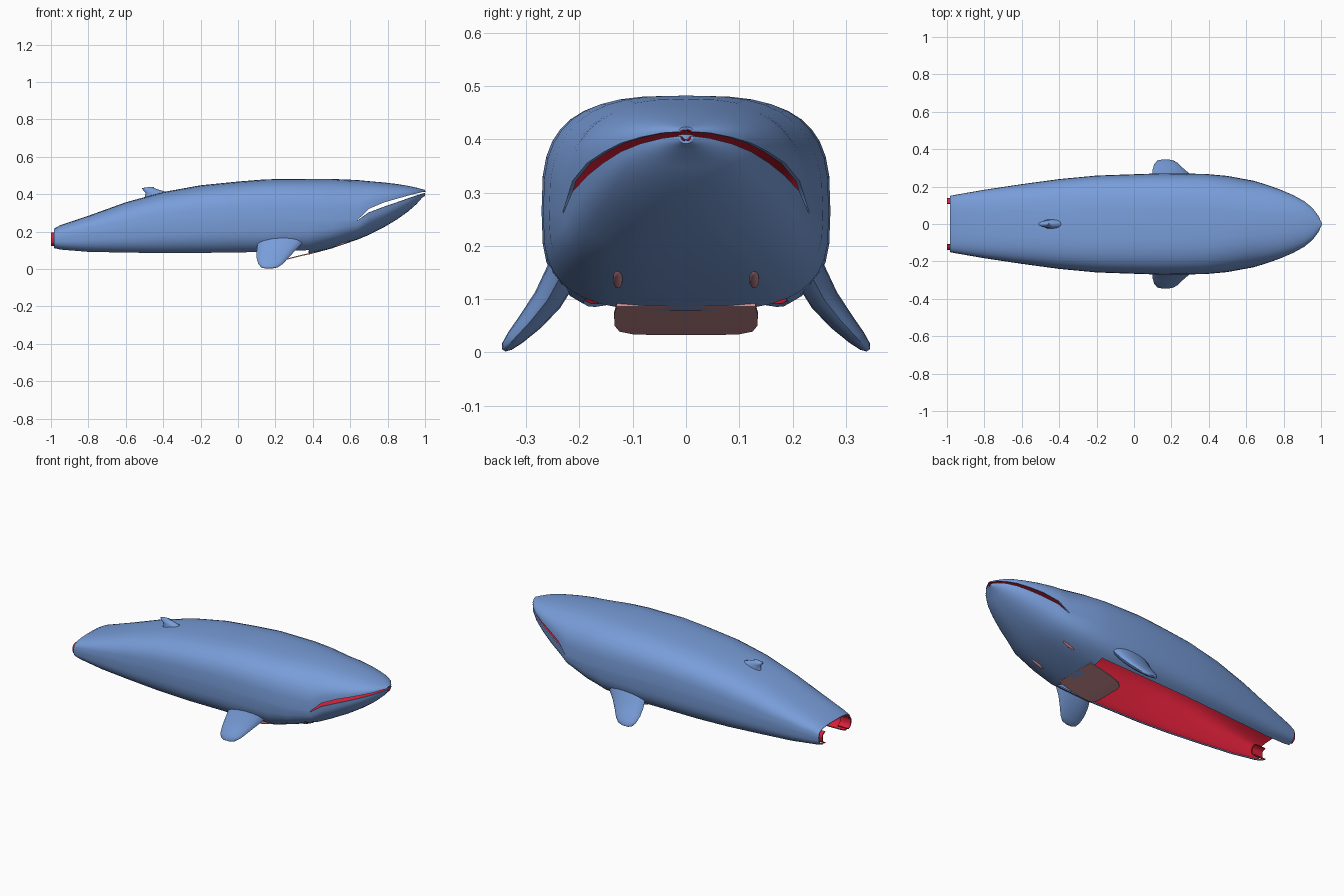
import bpy, bmesh, math
from mathutils import Vector

if "Cube" in bpy.data.objects:
    bpy.data.objects.remove(bpy.data.objects["Cube"])


def material(name, rgb):
    m = bpy.data.materials.new(name)
    m.diffuse_color = (*rgb, 1)
    m.use_nodes = True
    m.node_tree.nodes["Principled BSDF"].inputs["Base Color"].default_value = m.diffuse_color
    return m


BLUE = material("sea_blue", (0.19, 0.34, 0.70))
RED = material("lining_red", (0.72, 0.014, 0.04))
PINK = material("dusty_pink", (0.60, 0.27, 0.30))


def finish(name, bm, mats, mirror=True, thickness=0.0, angle=45):
    """Turn a bmesh into an object, mirrored across y and optionally given a lining."""
    me = bpy.data.meshes.new(name)
    bm.to_mesh(me)
    bm.free()
    ob = bpy.data.objects.new(name, me)
    bpy.context.collection.objects.link(ob)
    for m in mats:
        me.materials.append(m)
    if mirror:
        mod = ob.modifiers.new("mirror", 'MIRROR')
        mod.use_axis = (False, True, False)
        mod.merge_threshold = 0.0005
    if thickness:
        mod = ob.modifiers.new("lining", 'SOLIDIFY')
        mod.thickness = thickness
        mod.offset = -1
        mod.material_offset = len(mats) - 1
    bpy.ops.object.select_all(action='DESELECT')
    ob.select_set(True)
    bpy.context.view_layer.objects.active = ob
    bpy.ops.object.convert(target='MESH')
    bpy.ops.object.shade_smooth_by_angle(angle=math.radians(angle))
    return ob


def loft(bm, rings, closed=False, keep=lambda i, j: True):
    rows = [[bm.verts.new(p) for p in r] for r in rings]
    n = len(rows[0])
    for i in range(len(rows) - 1):
        for j in range(n if closed else n - 1):
            k = (j + 1) % n
            if keep(i, j):
                bm.faces.new((rows[i][j], rows[i + 1][j], rows[i + 1][k], rows[i][k]))
    return rows


# Body stations: x, top z, bottom z, half width, mouth line z, half mouth gap
STATIONS = [
    (-0.985, 0.215, 0.105, 0.150, 0.165, 0.002),
    (-0.95, 0.235, 0.095, 0.157, 0.170, 0.002),
    (-0.80, 0.285, 0.078, 0.183, 0.190, 0.002),
    (-0.60, 0.357, 0.070, 0.213, 0.215, 0.002),
    (-0.40, 0.412, 0.063, 0.240, 0.240, 0.002),
    (-0.20, 0.448, 0.062, 0.259, 0.255, 0.002),
    (0.00, 0.468, 0.064, 0.266, 0.265, 0.002),
    (0.15, 0.480, 0.066, 0.271, 0.265, 0.002),
    (0.38, 0.482, 0.078, 0.268, 0.260, 0.002),
    (0.50, 0.482, 0.110, 0.257, 0.255, 0.002),
    (0.64, 0.476, 0.158, 0.231, 0.262, 0.002),
    (0.70, 0.470, 0.183, 0.213, 0.312, 0.010),
    (0.78, 0.463, 0.223, 0.185, 0.344, 0.012),
    (0.85, 0.455, 0.265, 0.155, 0.366, 0.010),
    (0.91, 0.445, 0.308, 0.122, 0.385, 0.008),
    (0.955, 0.435, 0.348, 0.085, 0.398, 0.006),
    (0.985, 0.427, 0.382, 0.045, 0.407, 0.005),
    (1.0, 0.423, 0.392, 0.014, 0.410, 0.004),
]
UP, LOW = 10, 10
OPEN_END = 8       # belly is open behind this station
MOUTH = 10         # mouth is cut in front of this station


def half_ring(s):
    x, top, bot, hw, mid, gap = s
    n = 3.1 - 0.8 * min(max((x - 0.35) / 0.5, 0), 1)
    e = 2 / n
    pts = []
    for k in range(UP + 1):
        t = math.pi / 2 * k / UP
        pts.append((x, hw * math.sin(t) ** e,
                    mid + gap + (top - mid - gap) * max(math.cos(t), 0) ** e))
    for k in range(LOW + 1):
        t = math.pi / 2 * k / LOW
        y = hw * max(math.cos(t), 0) ** e
        pts.append((x, 0 if k == LOW else y, mid - gap - (mid - gap - bot) * math.sin(t) ** e))
    return pts


def body_face(i, j):
    if i < OPEN_END and j >= UP + 1 + 6:
        return False
    return not (i >= MOUTH and j == UP)


# Body shell with red lining, open belly and mouth
bm = bmesh.new()
rows = loft(bm, [half_ring(s) for s in STATIONS], keep=body_face)
bm.faces.new(rows[-1][:UP + 1])
bm.faces.new(rows[-1][UP + 1:])
bmesh.ops.delete(bm, geom=[v for v in bm.verts if not v.link_faces], context='VERTS')
finish("body", bm, [BLUE, RED], thickness=0.007)

# Lining edge that sticks out of the open tail
bm = bmesh.new()
s = STATIONS[0]
inner = [(x, s[1] - 0.012, s[2] + 0.008, s[3] - 0.012, s[4], s[5]) for x in (-1.0, -0.93)]
loft(bm, [half_ring(r)[5:UP + 7] for r in inner])
finish("tail_lining", bm, [RED], thickness=0.006)

# Flippers: trailing x, leading x, centre y, centre z, thickness
FLIPPER = [
    (0.125, 0.40, 0.215, 0.190, 0.060), (0.105, 0.345, 0.237, 0.140, 0.062),
    (0.100, 0.305, 0.260, 0.098, 0.056), (0.100, 0.268, 0.292, 0.058, 0.046),
    (0.108, 0.240, 0.320, 0.028, 0.034), (0.122, 0.215, 0.336, 0.011, 0.022),
    (0.145, 0.185, 0.342, 0.004, 0.008),
]
bm = bmesh.new()
rings = []
for a, b, y, z, th in FLIPPER:
    ring = []
    for k in range(16):
        t = math.tau * k / 16
        d = th / 2 * math.sin(t)
        ring.append(((a + b) / 2 + (b - a) / 2 * math.cos(t), y + 0.83 * d, z + 0.55 * d))
    rings.append(ring)
rows = loft(bm, rings, closed=True)
bm.faces.new(rows[0])
bm.faces.new(rows[-1])
bmesh.ops.recalc_face_normals(bm, faces=bm.faces)
finish("flippers", bm, [BLUE])

# Back fin: small hooked fin, stations are rear x, front x, z, half thickness
bm = bmesh.new()
rings = []
for a, b, z, th in [(-0.50, -0.34, 0.375, 0.034), (-0.495, -0.37, 0.408, 0.022),
                    (-0.51, -0.425, 0.425, 0.018), (-0.515, -0.45, 0.433, 0.010),
                    (-0.475, -0.45, 0.439, 0.004)]:
    rings.append([((a + b) / 2 + (b - a) / 2 * math.cos(math.tau * k / 12),
                   th * math.sin(math.tau * k / 12), z) for k in range(12)])
rows = loft(bm, rings, closed=True)
bm.faces.new(rows[-1])
bmesh.ops.recalc_face_normals(bm, faces=bm.faces)
finish("back_fin", bm, [BLUE], mirror=False)


def ellipsoid(name, centre, size, mat, turn=0.0):
    bm = bmesh.new()
    bmesh.ops.create_uvsphere(bm, u_segments=12, v_segments=8, radius=1)
    c, s = math.cos(turn), math.sin(turn)
    for v in bm.verts:
        x, y, z = (v.co[k] * size[k] for k in range(3))
        v.co = Vector((c * x - s * z, y, s * x + c * z)) + Vector(centre)
    finish(name, bm, [mat])


# Eyes and throat slots
ellipsoid("eyes", (0.62, 0.222, 0.313), (0.020, 0.010, 0.013), BLUE)
ellipsoid("throat_slots", (0.56, 0.128, 0.137), (0.042, 0.009, 0.006), PINK, 0.38)

# Belly flap hanging at the front of the opening
bm = bmesh.new()
rings = []
for x, z, w in [(0.41, 0.086, 0.130), (0.34, 0.070, 0.135), (0.26, 0.050, 0.134),
                (0.21, 0.039, 0.125), (0.185, 0.034, 0.100), (0.18, 0.033, 0.070)]:
    rings.append([(x, w * k / 4, z) for k in range(5)])
loft(bm, rings)
bmesh.ops.reverse_faces(bm, faces=bm.faces)
for f in bm.faces:
    if f.normal.z > 0:
        f.normal_flip()
finish("belly_flap", bm, [PINK], thickness=0.006)
